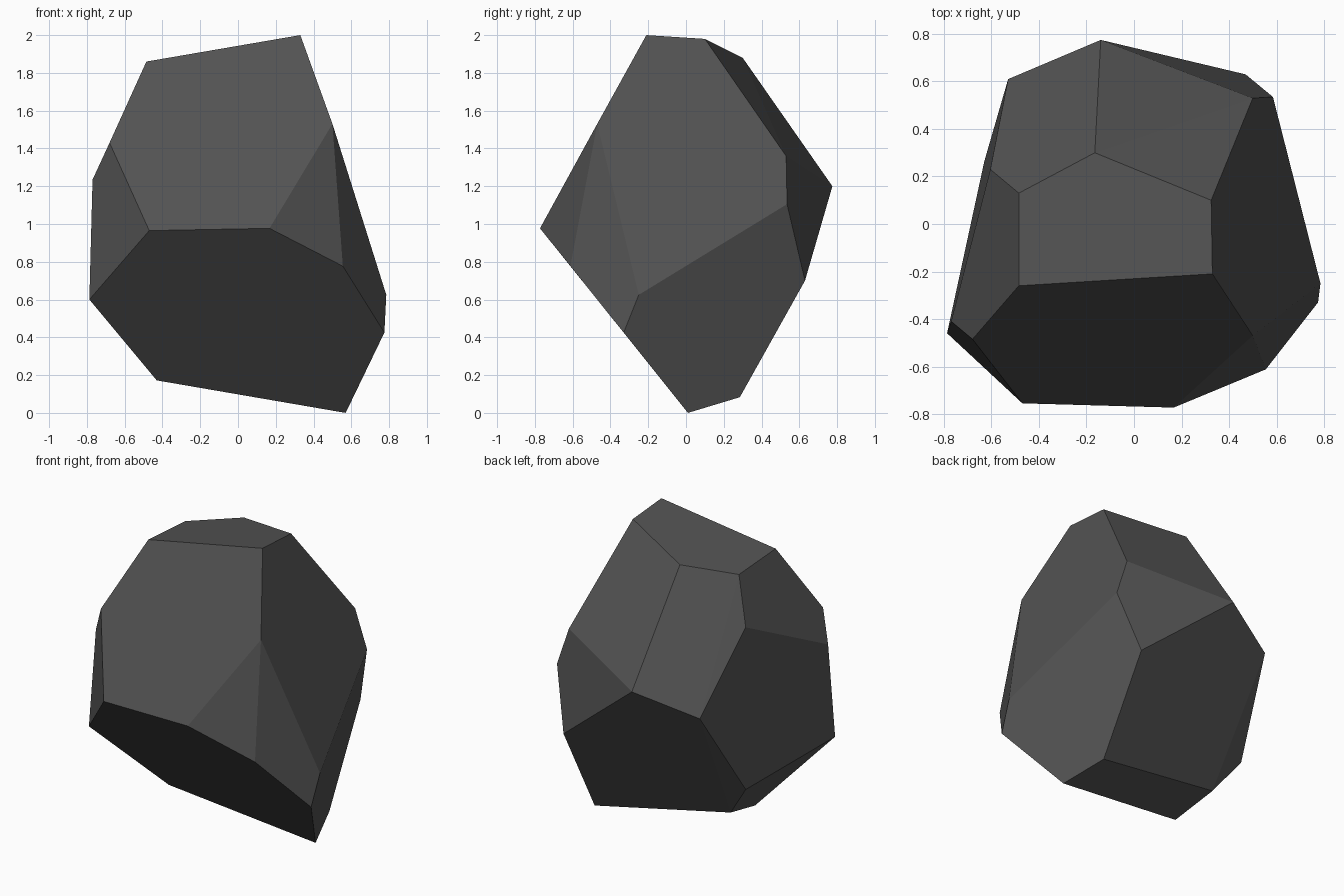
import bpy, bmesh, math

# Corner points of the faceted rock, ring by ring from top to bottom
crown = [(0.33, -0.21, 2.0), (-0.485, -0.26, 1.86), (-0.485, 0.13, 1.835),
         (-0.165, 0.30, 1.88), (0.325, 0.10, 1.98)]
shoulder = [(0.50, -0.47, 1.53), (-0.68, -0.485, 1.43), (-0.77, -0.41, 1.235),
            (-0.605, 0.23, 1.55), (-0.53, 0.61, 1.06), (-0.14, 0.775, 1.20),
            (0.50, 0.53, 1.36), (0.585, 0.535, 1.105)]
waist = [(-0.47, -0.755, 0.965), (0.167, -0.773, 0.977), (0.555, -0.612, 0.777),
         (0.785, -0.25, 0.625), (0.775, -0.33, 0.425), (0.47, 0.63, 0.70),
         (-0.63, 0.265, 0.48), (-0.787, -0.46, 0.60)]
base = [(0.57, 0.01, 0.0), (0.48, 0.285, 0.083), (-0.465, 0.19, 0.252),
        (-0.43, -0.12, 0.172)]

# Wrap the corners in a convex skin and merge the nearly coplanar triangles
bm = bmesh.new()
for p in crown + shoulder + waist + base:
    bm.verts.new(p)
bmesh.ops.convex_hull(bm, input=bm.verts[:])
bmesh.ops.dissolve_limit(bm, angle_limit=math.radians(2.5),
                         verts=bm.verts[:], edges=bm.edges[:])
bmesh.ops.recalc_face_normals(bm, faces=bm.faces[:])

mesh = bpy.data.meshes.new("rock")
bm.to_mesh(mesh)
bm.free()

# Single dark stone colour, flat shaded
stone = bpy.data.materials.new("dark grey stone")
stone.diffuse_color = (0.085, 0.085, 0.085, 1)
mesh.materials.append(stone)
rock = bpy.data.objects.new("rock", mesh)
bpy.context.collection.objects.link(rock)
